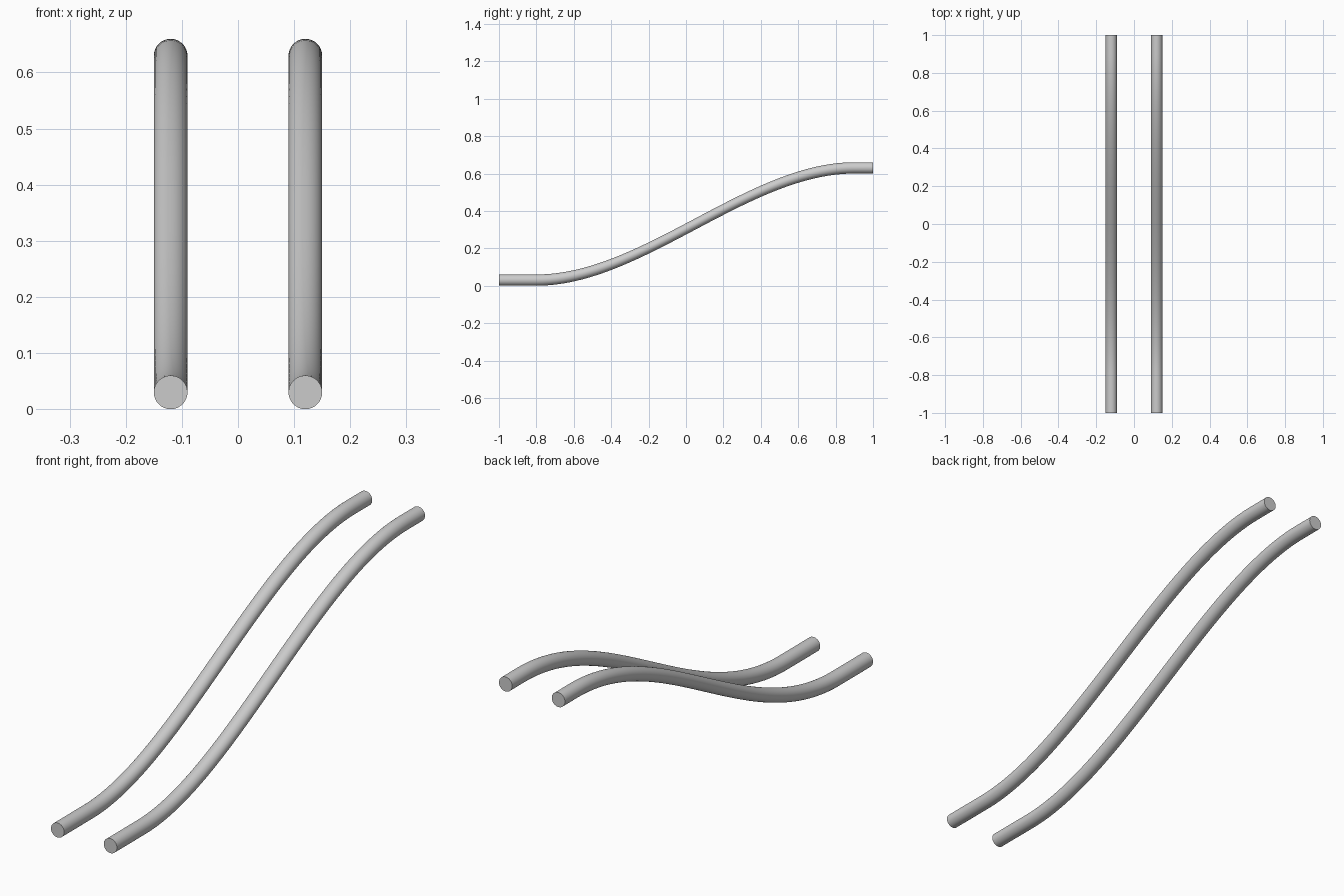
import bpy, bmesh
from math import sin, cos, pi

if "Cube" in bpy.data.objects:
    bpy.data.objects.remove(bpy.data.objects["Cube"])

RADIUS, SIDES, STEPS = 0.03, 32, 48
START, END, RISE = -0.8, 0.9, 0.6


def height(y):
    # Flat, smooth rise, flat
    t = min(max((y - START) / (END - START), 0), 1)
    return RADIUS + RISE * t * t * (3 - 2 * t)


def make_rail(name, x):
    bm = bmesh.new()
    stations = [-1.0] + [START + (END - START) * i / STEPS for i in range(STEPS + 1)] + [1.0]
    # Upright round sections swept along the rail
    rings = [[bm.verts.new((x + RADIUS * cos(2 * pi * k / SIDES), y,
                            height(y) + RADIUS * sin(2 * pi * k / SIDES)))
              for k in range(SIDES)] for y in stations]
    for a, b in zip(rings, rings[1:]):
        for k in range(SIDES):
            n = (k + 1) % SIDES
            bm.faces.new((a[k], a[n], b[n], b[k]))
    # End caps
    bm.faces.new(rings[0])
    bm.faces.new(rings[-1])
    bmesh.ops.recalc_face_normals(bm, faces=bm.faces[:])
    mesh = bpy.data.meshes.new(name)
    bm.to_mesh(mesh)
    bm.free()
    obj = bpy.data.objects.new(name, mesh)
    bpy.context.collection.objects.link(obj)
    bpy.ops.object.select_all(action='DESELECT')
    obj.select_set(True)
    bpy.context.view_layer.objects.active = obj
    bpy.ops.object.shade_smooth_by_angle()


# Pair of parallel rails
make_rail("left_rail", -0.12)
make_rail("right_rail", 0.12)
